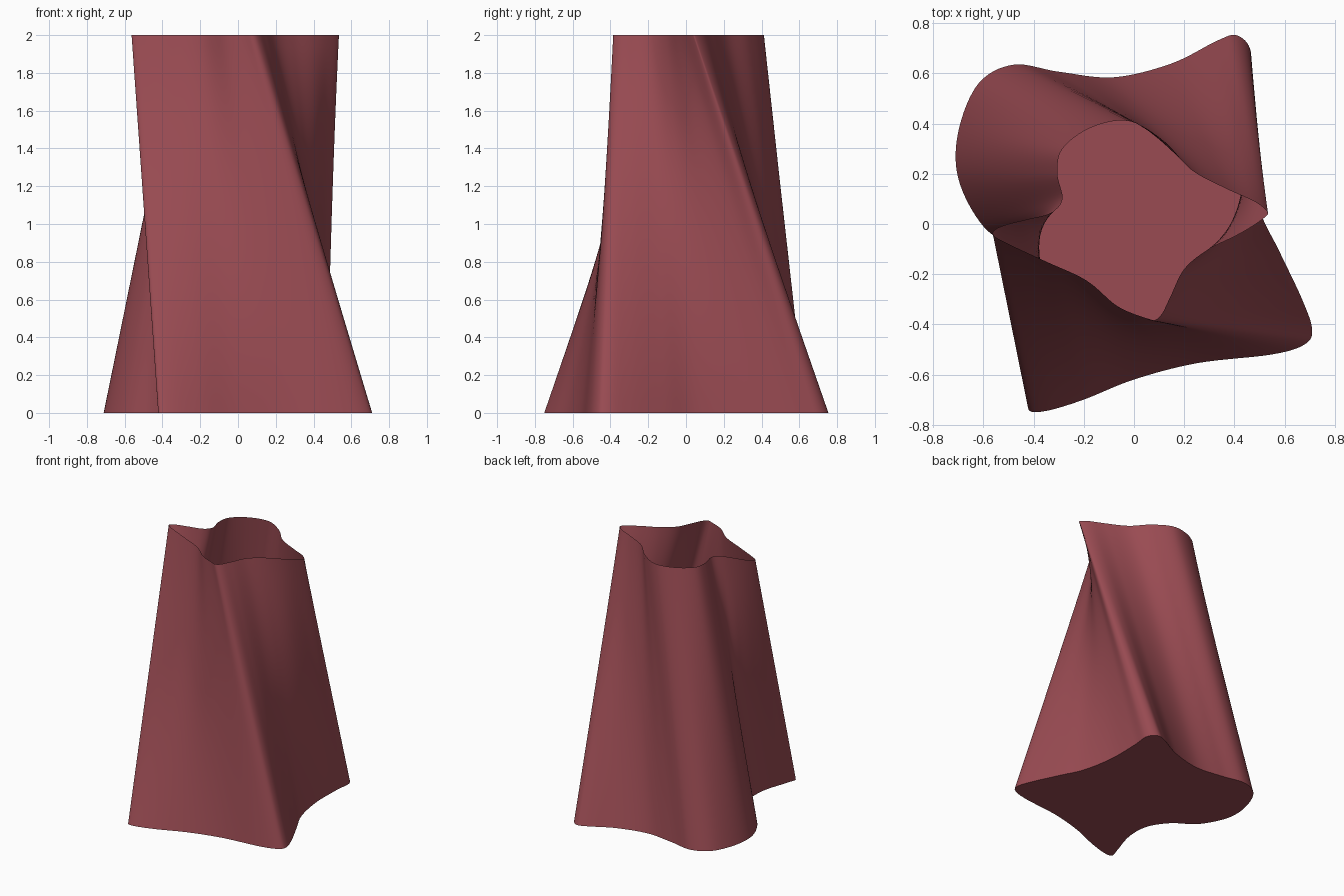
import bpy, bmesh
from mathutils import Vector

if "Cube" in bpy.data.objects:
    bpy.data.objects.remove(bpy.data.objects["Cube"])

HEIGHT, SUB, RINGS = 2.0, 8, 32

# Matching outline points, counter-clockwise: foot x, foot y, rim x, rim y
OUTLINE = [
    (.41, .752, .53, .05), (.33, .73, .48, .09), (.15, .64, .37, .14),
    (-.08, .585, .23, .215), (-.30, .607, .12, .33), (-.48, .635, -.02, .41),
    (-.62, .56, -.17, .385), (-.70, .37, -.285, .30), (-.70, .18, -.305, .20),
    (-.60, -.01, -.285, .10), (-.44, -.13, -.33, .045), (-.345, -.28, -.42, .02),
    (-.34, -.46, -.50, 0), (-.40, -.66, -.55, -.02), (-.42, -.74, -.56, -.045),
    (-.35, -.745, -.50, -.08), (-.20, -.70, -.35, -.15), (0, -.62, -.19, -.225),
    (.25, -.555, -.07, -.325), (.55, -.52, .03, -.37), (.68, -.48, .075, -.385),
    (.71, -.42, .11, -.36), (.67, -.30, .145, -.29), (.58, -.11, .20, -.18),
    (.50, .06, .29, -.105), (.455, .30, .40, -.05), (.455, .55, .47, -.01),
    (.465, .69, .525, .03),
]


def smooth_loop(points):
    """Closed smooth curve through the points."""
    pts, n, out = [Vector(p) for p in points], len(points), []
    for i in range(n):
        a, b, c, d = (pts[(i + k) % n] for k in (-1, 0, 1, 2))
        for s in range(SUB):
            t = s / SUB
            out.append(.5 * (2 * b + (c - a) * t + (2 * a - 5 * b + 4 * c - d) * t * t
                             + (3 * b - a - 3 * c + d) * t ** 3))
    return out


foot = smooth_loop([(p[0], p[1], 0) for p in OUTLINE])
rim = smooth_loop([(p[2], p[3], HEIGHT) for p in OUTLINE])

# Twisted wall: straight rulings from foot to rim, open at the top
bm = bmesh.new()
rings = [[bm.verts.new(a.lerp(b, r / RINGS)) for a, b in zip(foot, rim)]
         for r in range(RINGS + 1)]
n = len(foot)
for lo, hi in zip(rings, rings[1:]):
    for i in range(n):
        j = (i + 1) % n
        bm.faces.new((lo[i], lo[j], hi[j], hi[i]))

# Flat floor
bm.faces.new(rings[0][::-1])

mesh = bpy.data.meshes.new("twisted_vase")
bm.to_mesh(mesh)
bm.free()
vase = bpy.data.objects.new("twisted_vase", mesh)
bpy.context.collection.objects.link(vase)

# Dark red finish
mat = bpy.data.materials.new("dark_red")
mat.diffuse_color = (.32, .07, .085, 1)
mat.use_nodes = True
mat.node_tree.nodes["Principled BSDF"].inputs["Base Color"].default_value = mat.diffuse_color
mesh.materials.append(mat)

bpy.context.view_layer.objects.active = vase
vase.select_set(True)
bpy.ops.object.shade_smooth_by_angle(angle=.7)
